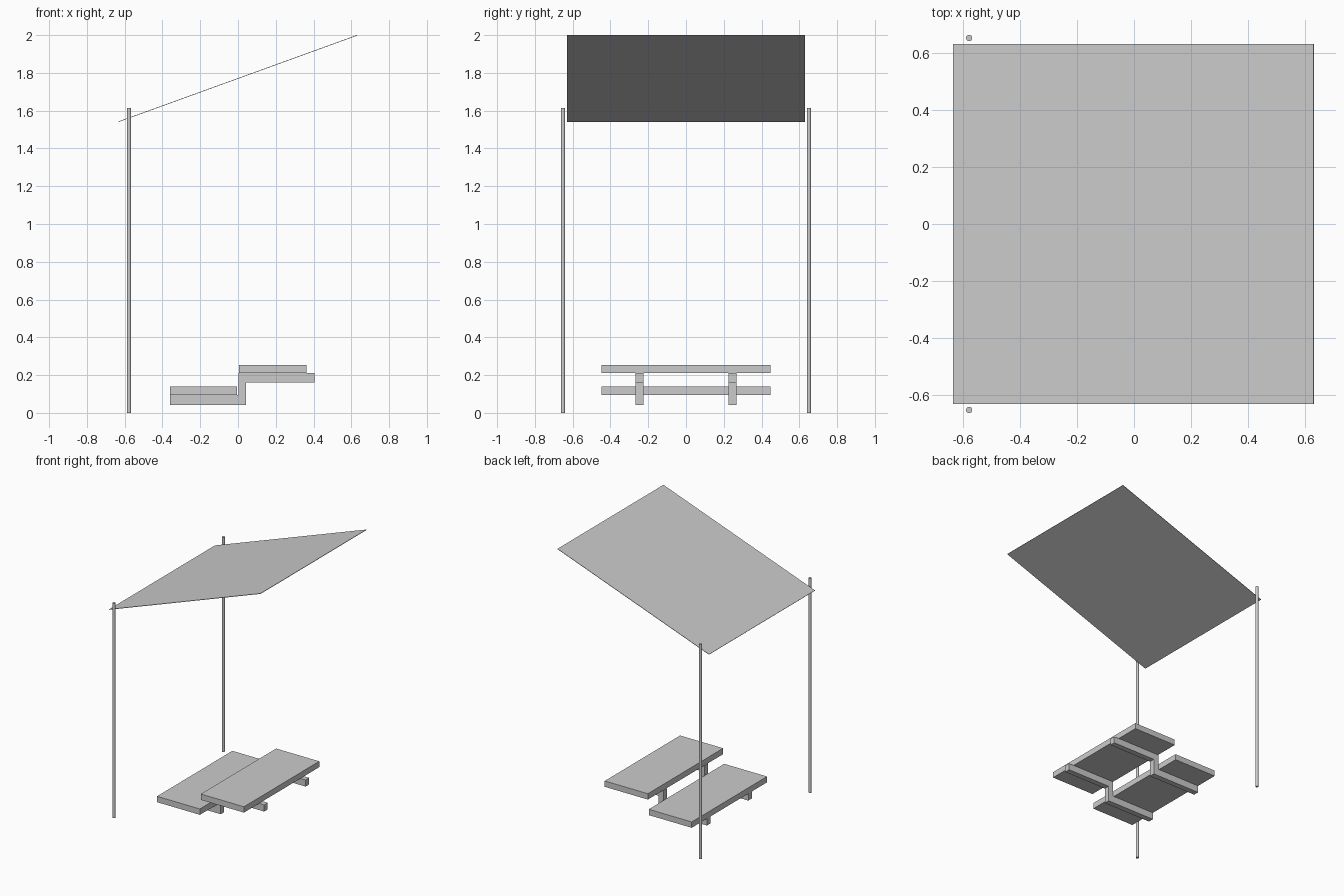
import bpy
import bmesh

if "Cube" in bpy.data.objects:
    bpy.data.objects.remove(bpy.data.objects["Cube"])


def extrude_profile(name, points, y0, y1):
    """Closed x/z profile extruded along y."""
    bm = bmesh.new()
    face = bm.faces.new([bm.verts.new((x, y0, z)) for x, z in points])
    ext = bmesh.ops.extrude_face_region(bm, geom=[face])
    moved = [v for v in ext["geom"] if isinstance(v, bmesh.types.BMVert)]
    bmesh.ops.translate(bm, verts=moved, vec=(0, y1 - y0, 0))
    bmesh.ops.recalc_face_normals(bm, faces=bm.faces)
    mesh = bpy.data.meshes.new(name)
    bm.to_mesh(mesh)
    bm.free()
    obj = bpy.data.objects.new(name, mesh)
    bpy.context.collection.objects.link(obj)
    return obj


def box(name, x0, x1, z0, z1, half_y):
    return extrude_profile(name, [(x0, z0), (x1, z0), (x1, z1), (x0, z1)], -half_y, half_y)


# two stepped planks
box("lower_plank", -0.361, -0.004, 0.095, 0.139, 0.448)
box("upper_plank", 0.004, 0.363, 0.21, 0.254, 0.448)

# stepped support bars and canopy posts, one of each per side
step = [(-0.361, 0.043), (0.043, 0.043), (0.043, 0.16), (0.405, 0.16),
        (0.405, 0.21), (0.002, 0.21), (0.002, 0.095), (-0.361, 0.095)]
for side, s in (("front", -1), ("back", 1)):
    extrude_profile(side + "_support", step, s * 0.246 - 0.021, s * 0.246 + 0.021)
    bpy.ops.mesh.primitive_cylinder_add(vertices=24, radius=0.011, depth=1.615,
                                        location=(-0.577, s * 0.651, 0.8075))
    bpy.context.object.name = side + "_post"
    bpy.ops.object.shade_smooth_by_angle()

# thin sloping canopy sheet
extrude_profile("canopy", [(-0.632, 1.54), (0.63, 1.997), (0.629, 2.0), (-0.633, 1.543)],
                -0.63, 0.63)
